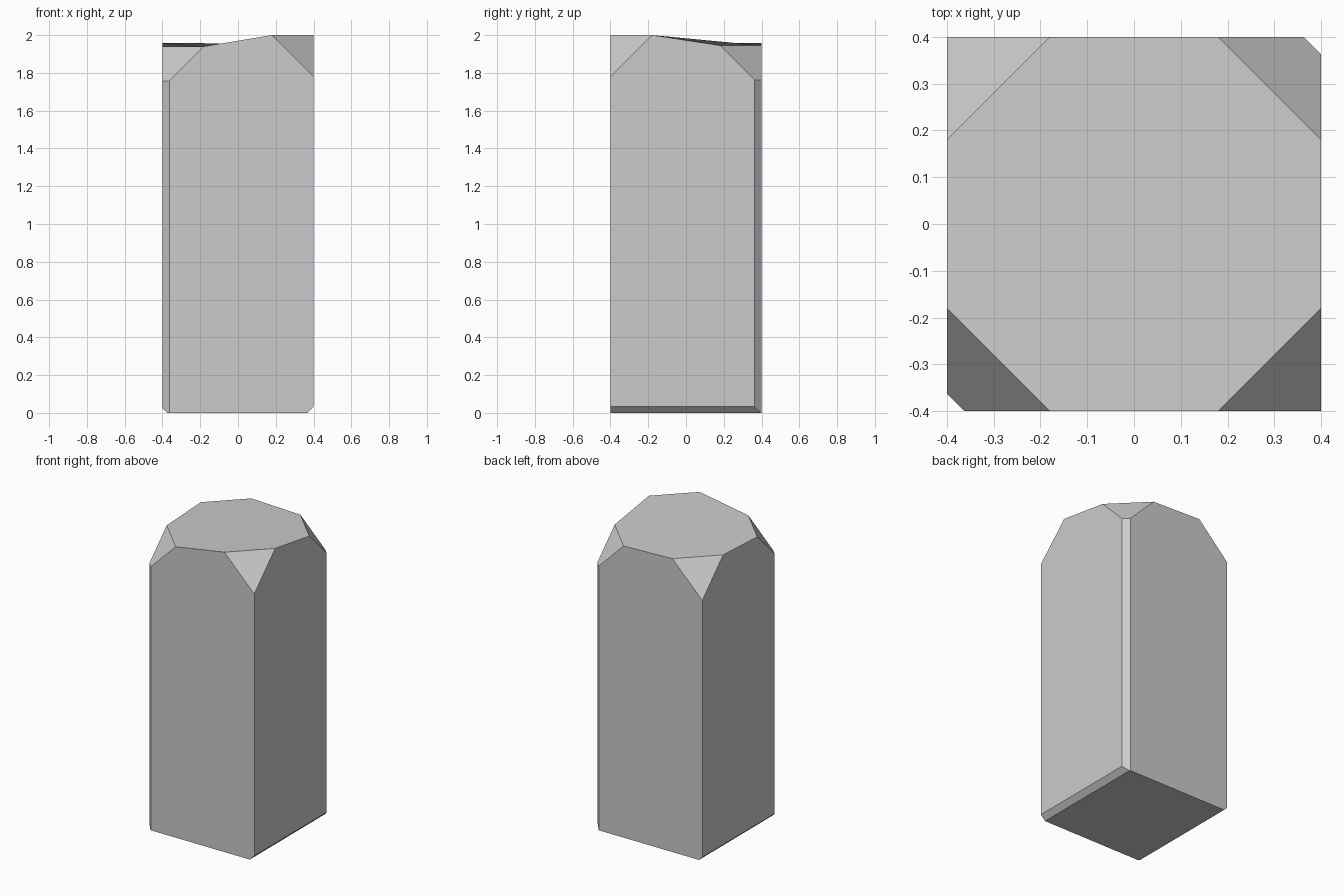
import bpy
import bmesh
from mathutils import Vector

default = bpy.data.objects.get("Cube")
if default:
    bpy.data.objects.remove(default, do_unlink=True)

# Stone colour
grey = bpy.data.materials.new("plain_grey")
grey.use_nodes = True
colour = (0.6, 0.6, 0.6, 1)
grey.diffuse_color = colour
grey.node_tree.nodes["Principled BSDF"].inputs["Base Color"].default_value = colour

HALF, CUT = 0.4, 0.22
# Corners counter-clockwise: x sign, y sign, shoulder height, upright chamfer
CORNERS = [(1, -1, 2.0, 0), (1, 1, 1.945, 0.037),
           (-1, 1, 1.957, 0), (-1, -1, 1.94, 0.037)]

bm = bmesh.new()


def points(corner, inward, outward, width, z):
    """One point at a sharp corner, or two at a chamfered one."""
    spots = [corner - inward * width, corner + outward * width] if width else [corner]
    return [bm.verts.new((p.x, p.y, z)) for p in spots]


# Points of the sloping cap, the corner facets and the base
tops, feet, bases = [], [], []
for sx, sy, height, width in CORNERS:
    corner = Vector((sx * HALF, sy * HALF))
    outward = Vector((0, sx)) if sx != sy else Vector((-sx, 0))
    inward = Vector((outward.y, -outward.x))
    tops.append(points(corner, inward, outward, CUT, height))
    feet.append(points(corner, inward, outward, width, height - CUT + width))
    bases.append(points(corner, inward, outward, width, 0))

# Cap and base
bm.faces.new([v for pair in tops for v in pair])
bm.faces.new([v for group in bases for v in group][::-1])

for i in range(4):
    j = (i + 1) % 4
    # Corner facet, upright chamfer and wall
    bm.faces.new(feet[i] + tops[i][::-1])
    if len(feet[i]) == 2:
        bm.faces.new(bases[i] + feet[i][::-1])
    bm.faces.new([bases[i][-1], bases[j][0], feet[j][0],
                  tops[j][0], tops[i][1], feet[i][-1]])

# Bevels along the two side edges of the base
for side, width in ((1, 0.033), (-1, 0.024)):
    cut = bmesh.ops.bisect_plane(
        bm, geom=bm.verts[:] + bm.edges[:] + bm.faces[:],
        plane_co=(side * HALF, 0, width), plane_no=(side, 0, -1), clear_outer=True)
    rim = [e for e in cut["geom_cut"] if isinstance(e, bmesh.types.BMEdge)]
    bmesh.ops.contextual_create(bm, geom=rim)

bmesh.ops.recalc_face_normals(bm, faces=bm.faces[:])
mesh = bpy.data.meshes.new("stone_pillar")
bm.to_mesh(mesh)
bm.free()
mesh.materials.append(grey)
pillar = bpy.data.objects.new("stone_pillar", mesh)
bpy.context.collection.objects.link(pillar)
